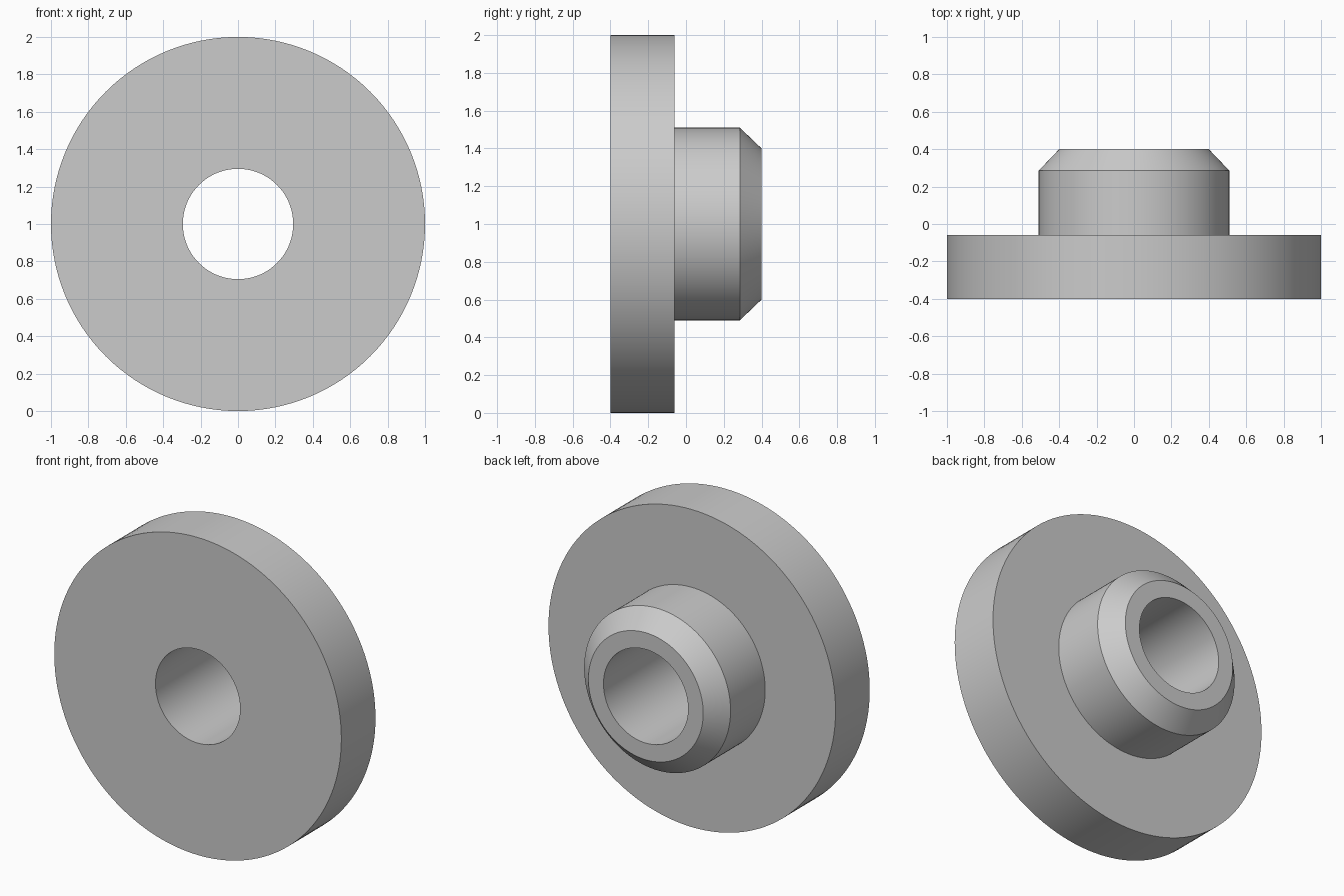
import bpy
import bmesh
import math
from mathutils import Vector

cube = bpy.data.objects.get("Cube")
if cube:
    bpy.data.objects.remove(cube, do_unlink=True)

# Plain grey material
grey = bpy.data.materials.new("plain grey")
grey.use_nodes = True
colour = (0.6, 0.6, 0.6, 1)
grey.diffuse_color = colour
grey.node_tree.nodes["Principled BSDF"].inputs["Base Color"].default_value = colour

SEGMENTS = 128
CENTRE = Vector((0, 0, 1))

# Radii and depths of the flange, hub, chamfer and bore
flange_r, hub_r, tip_r, bore_r = 1.0, 0.51, 0.4, 0.295
front, flange_back, chamfer_start, back = -0.4, -0.06, 0.285, 0.4
profile = [
    (bore_r, front), (flange_r, front), (flange_r, flange_back),
    (hub_r, flange_back), (hub_r, chamfer_start), (tip_r, back), (bore_r, back),
]

# Closed profile turned about the y axis
bm = bmesh.new()
verts = [bm.verts.new(CENTRE + Vector((0, y, r))) for r, y in profile]
edges = [bm.edges.new((a, b)) for a, b in zip(verts, verts[1:] + verts[:1])]
bmesh.ops.spin(bm, geom=verts + edges, cent=CENTRE, axis=(0, 1, 0),
               angle=math.tau, steps=SEGMENTS, use_duplicate=False)
bmesh.ops.remove_doubles(bm, verts=bm.verts[:], dist=0.0001)
bmesh.ops.recalc_face_normals(bm, faces=bm.faces[:])

mesh = bpy.data.meshes.new("flanged_bushing")
bm.to_mesh(mesh)
bm.free()
mesh.materials.append(grey)
bushing = bpy.data.objects.new("flanged_bushing", mesh)
bpy.context.collection.objects.link(bushing)

# Smooth round walls with crisp rims
bpy.ops.object.select_all(action="DESELECT")
bushing.select_set(True)
bpy.context.view_layer.objects.active = bushing
bpy.ops.object.shade_smooth_by_angle(angle=math.radians(30))
